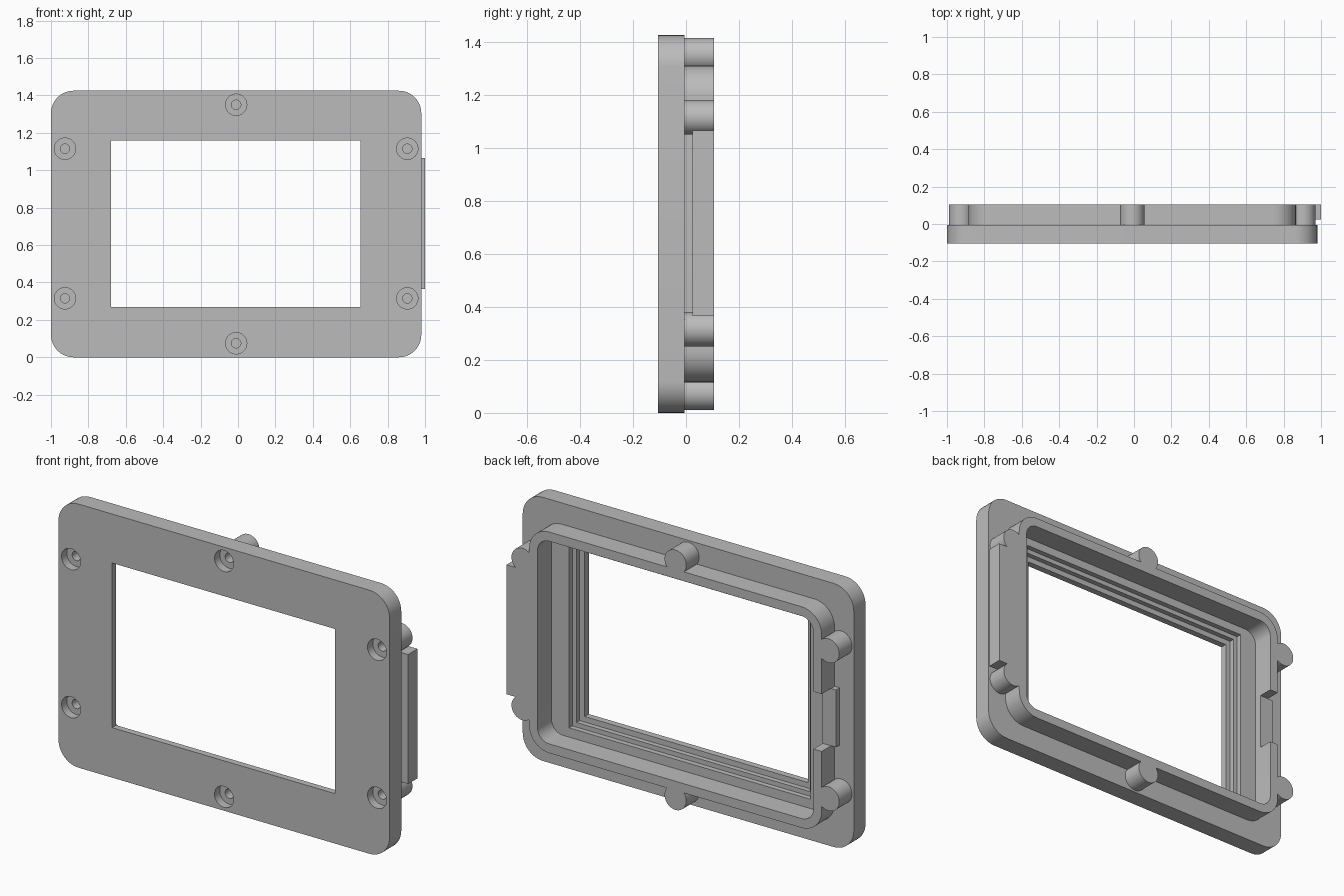
import bpy
import math

if "Cube" in bpy.data.objects:
    bpy.data.objects.remove(bpy.data.objects["Cube"], do_unlink=True)

grey = bpy.data.materials.new("plain_grey")
grey.use_nodes = True
grey.diffuse_color = (0.5, 0.5, 0.5, 1)
grey.node_tree.nodes["Principled BSDF"].inputs["Base Color"].default_value = (0.5, 0.5, 0.5, 1)

BACK, JOIN, FRONT = 0.105, -0.005, -0.105


def prism(name, outline, y0, y1):
    """Extrude an (x, z) outline, anticlockwise from the front, from y0 to y1."""
    n = len(outline)
    verts = [(x, y, z) for y in (y0, y1) for x, z in outline]
    faces = [tuple(range(n)), tuple(reversed(range(n, 2 * n)))]
    faces += [(i, i + n, (i + 1) % n + n, (i + 1) % n) for i in range(n)]
    mesh = bpy.data.meshes.new(name)
    mesh.from_pydata(verts, [], faces)
    mesh.materials.append(grey)
    obj = bpy.data.objects.new(name, mesh)
    bpy.context.collection.objects.link(obj)
    return obj


def rect(x0, x1, z0, z1, r=0.0, steps=10):
    if r == 0:
        return [(x0, z0), (x1, z0), (x1, z1), (x0, z1)]
    points = []
    centres = [(x1 - r, z0 + r), (x1 - r, z1 - r), (x0 + r, z1 - r), (x0 + r, z0 + r)]
    for k, (cx, cz) in enumerate(centres):
        for i in range(steps + 1):
            a = math.pi / 2 * (k - 1 + i / steps)
            points.append((cx + r * math.cos(a), cz + r * math.sin(a)))
    return points


def circle(cx, cz, r, n=40):
    return [(cx + r * math.cos(math.tau * i / n), cz + r * math.sin(math.tau * i / n))
            for i in range(n)]


def select(obj):
    bpy.ops.object.select_all(action="DESELECT")
    obj.select_set(True)
    bpy.context.view_layer.objects.active = obj


def cut(obj, outline, y0, y1):
    cutter = prism("cutter", outline, y0, y1)
    cutter.hide_render = True
    mod = obj.modifiers.new("cut", "BOOLEAN")
    mod.operation, mod.solver, mod.object = "DIFFERENCE", "EXACT", cutter
    select(obj)
    bpy.ops.object.modifier_apply(modifier=mod.name)
    bpy.data.objects.remove(cutter, do_unlink=True)


def smooth(obj):
    select(obj)
    bpy.ops.object.shade_smooth_by_angle(angle=math.radians(30))


# Front plate with a stepped window
plate = prism("front_plate", rect(-1, 0.98, 0, 1.425, 0.12), FRONT, JOIN)
pocket = rect(-0.835, 0.815, 0.165, 1.26, 0.07)
cut(plate, pocket, -0.015, 0.2)
for grow, depth in ((0, -0.2), (0.03, -0.07), (0.055, -0.043)):
    cut(plate, rect(-0.68 - grow, 0.655 + grow, 0.27 - grow, 1.16 + grow), depth, 0.2)

# Rear frame wall with a notch on one side
frame = prism("rear_frame", rect(-0.885, 0.865, 0.115, 1.31, 0.12), JOIN, BACK)
cut(frame, pocket, -0.2, 0.2)
cut(frame, rect(-0.95, -0.8, 0.56, 0.87), 0.025, 0.2)

# Screw bosses and counterbored screw holes
screws = {"top": (-0.01, 1.35), "bottom": (-0.01, 0.075),
          "upper_left": (0.905, 1.115), "lower_left": (0.905, 0.315),
          "upper_right": (-0.925, 1.115), "lower_right": (-0.925, 0.315)}
for place, (x, z) in screws.items():
    boss = prism(place + "_screw_boss", circle(x, z, 0.065), JOIN, BACK)
    cut(boss, circle(x, z, 0.025), -0.2, 0.06)
    cut(plate, circle(x, z, 0.025), -0.2, 0.2)
    cut(plate, circle(x, z, 0.057), -0.2, -0.06)
    smooth(boss)

# Side tab and the ledge under the notch
prism("side_tab", rect(0.84, 1.0, 0.365, 1.065), 0.025, BACK)
prism("notch_ledge", rect(-0.915, -0.86, 0.56, 0.87), JOIN, 0.025)

smooth(plate)
smooth(frame)
